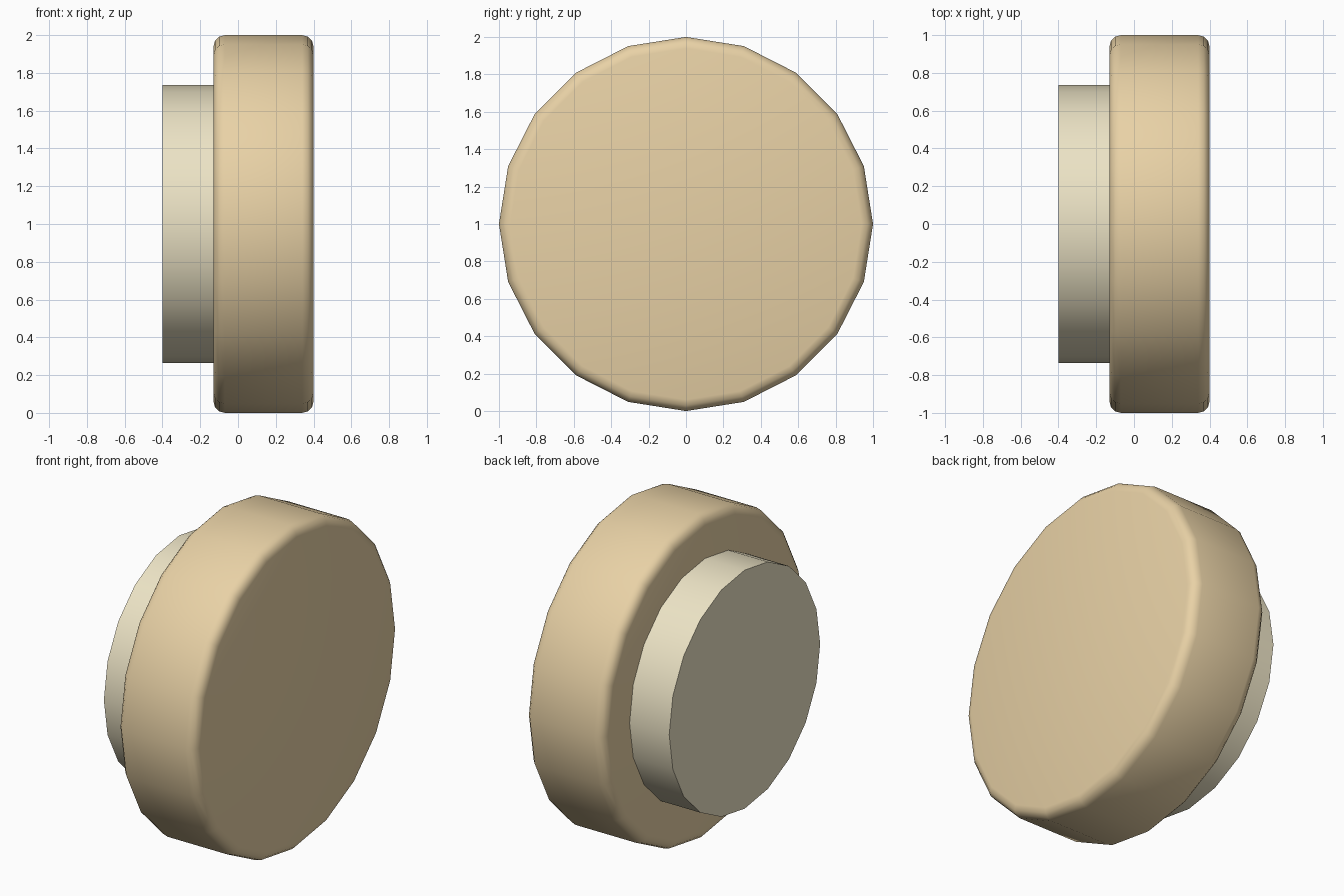
import bpy, math

if "Cube" in bpy.data.objects:
    bpy.data.objects.remove(bpy.data.objects["Cube"])


def material(name, color):
    m = bpy.data.materials.new(name)
    m.diffuse_color = color
    m.use_nodes = True
    m.node_tree.nodes["Principled BSDF"].inputs["Base Color"].default_value = m.diffuse_color
    return m


def disc(name, radius, x0, x1, mat):
    """20-sided cylinder lying along the x axis."""
    bpy.ops.mesh.primitive_cylinder_add(
        vertices=20, radius=radius, depth=x1 - x0,
        location=((x0 + x1) / 2, 0, 1), rotation=(0, math.pi / 2, 0))
    ob = bpy.context.object
    ob.name = name
    ob.data.materials.append(mat)
    return ob


# Stem behind the knob: smooth round side, crisp flat end
stem = disc("knob_stem", 0.735, -0.40, -0.05,
            material("cream", (0.84, 0.77, 0.56, 1)))
bpy.ops.object.shade_smooth_by_angle(angle=math.radians(30))

# Knob head: rims rounded over, smooth all the way across
head = disc("knob_head", 1.0, -0.13, 0.40,
            material("tan", (0.81, 0.64, 0.38, 1)))
bpy.ops.object.shade_smooth()
bevel = head.modifiers.new("rounded_rims", 'BEVEL')
bevel.width = 0.06
bevel.segments = 3
bevel.limit_method = 'ANGLE'
bevel.angle_limit = math.radians(30)
